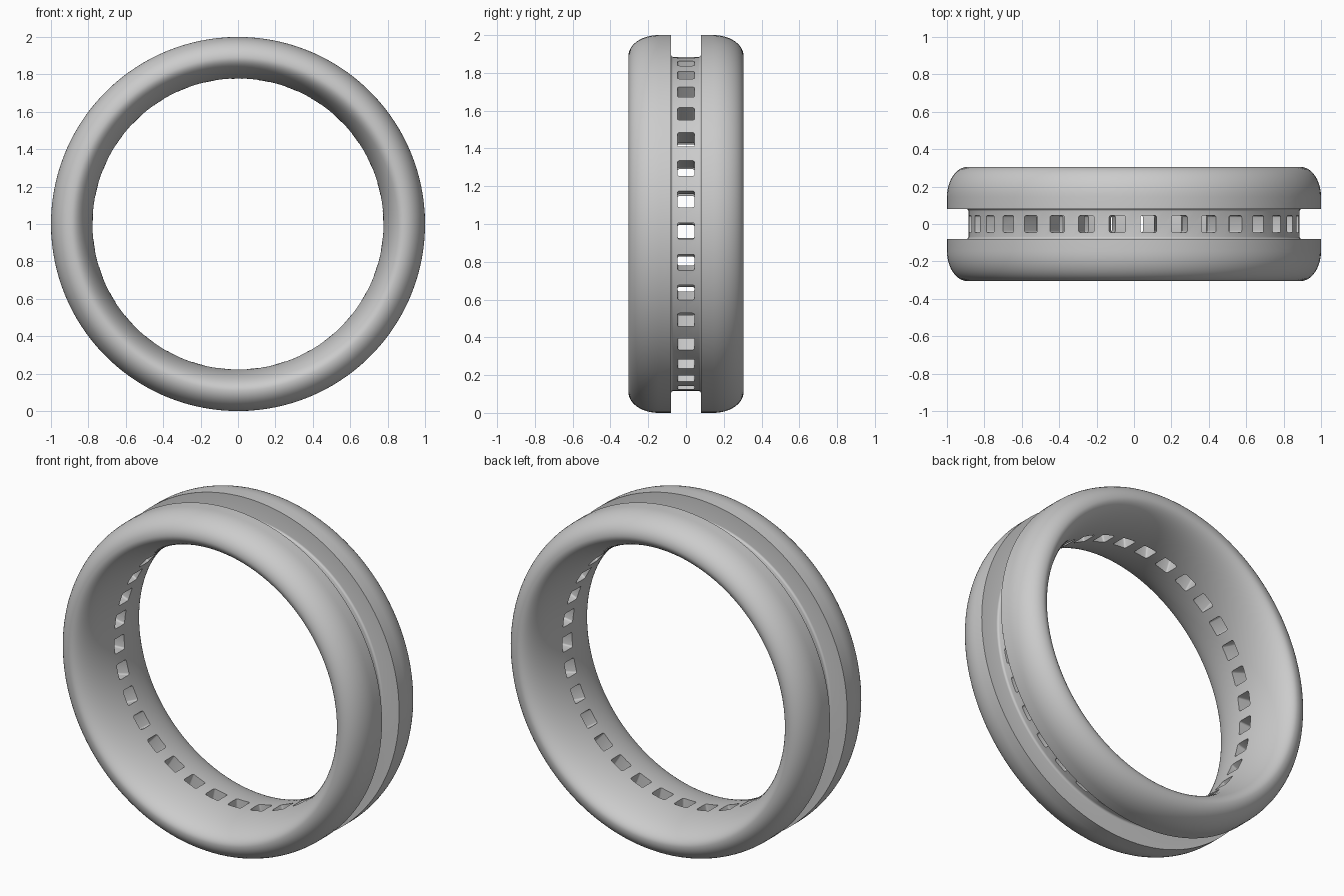
import bpy, bmesh
from math import sin, cos, pi, radians
from mathutils import Matrix, Vector

if "Cube" in bpy.data.objects:
    bpy.data.objects.remove(bpy.data.objects["Cube"])

SEGMENTS = 132
HOLES = 33
PHASE = radians(-2.35)
CENTRE = Vector((0, 0, 1))


def arc(cy, cr, a, b, start, end, steps):
    """Elliptical arc in the (y, radius) plane."""
    angles = [radians(start + (end - start) * i / steps) for i in range(steps + 1)]
    return [(cy + a * cos(t), cr + b * sin(t)) for t in angles]


def new_object(name, bm):
    mesh = bpy.data.meshes.new(name)
    bm.to_mesh(mesh)
    bm.free()
    obj = bpy.data.objects.new(name, mesh)
    bpy.context.collection.objects.link(obj)
    return obj


# Half cross-section: groove floor, fillet, shoulder, rounded tyre edge, inner bulge
half = [(0.0, 0.885)]
half += arc(0.068, 0.897, 0.012, 0.012, -90, 0, 4)
half += [(0.08, 1.0)]
half += arc(0.145, 0.89, 0.16, 0.11, 90, 0, 12)
half += arc(0.0, 0.89, 0.305, 0.113, 0, -90, 18)[1:]
profile = half + [(-y, r) for y, r in half[-2:0:-1]]

# Ring lathed around the y axis
bm = bmesh.new()
rows = []
for i in range(SEGMENTS):
    t = 2 * pi * i / SEGMENTS + PHASE
    rows.append([bm.verts.new(CENTRE + Vector((r * cos(t), y, r * sin(t)))) for y, r in profile])
n = len(profile)
for i in range(SEGMENTS):
    a, b = rows[i], rows[(i + 1) % SEGMENTS]
    for j in range(n):
        k = (j + 1) % n
        bm.faces.new((a[j], a[k], b[k], b[j]))
bmesh.ops.recalc_face_normals(bm, faces=bm.faces)
ring = new_object("grooved_ring", bm)

# Radial window cutters with slightly rounded corners
bm = bmesh.new()
for i in range(HOLES):
    t = 2 * pi * i / HOLES + PHASE
    part = bmesh.new()
    bmesh.ops.create_cube(part, size=1, matrix=Matrix.Diagonal((0.2, 0.09, 0.087, 1)))
    radial_edges = [e for e in part.edges
                    if abs(e.verts[0].co.x - e.verts[1].co.x) > 0.1]
    bmesh.ops.bevel(part, geom=radial_edges, offset=0.01, segments=3,
                    profile=0.5, affect='EDGES')
    part.transform(Matrix.Translation(CENTRE) @ Matrix.Rotation(-t, 4, 'Y')
                   @ Matrix.Translation((0.83, 0, 0)))
    temp = bpy.data.meshes.new("window_temp")
    part.to_mesh(temp)
    part.free()
    bm.from_mesh(temp)
    bpy.data.meshes.remove(temp)
cutter = new_object("window_cutters", bm)
cutter.hide_render = True

# Cut the windows through the groove floor
mod = ring.modifiers.new("windows", 'BOOLEAN')
mod.operation = 'DIFFERENCE'
mod.solver = 'EXACT'
mod.object = cutter
bpy.context.view_layer.objects.active = ring
ring.select_set(True)
bpy.ops.object.modifier_apply(modifier=mod.name)
bpy.data.objects.remove(cutter)
bpy.ops.object.shade_smooth_by_angle(angle=radians(35))
